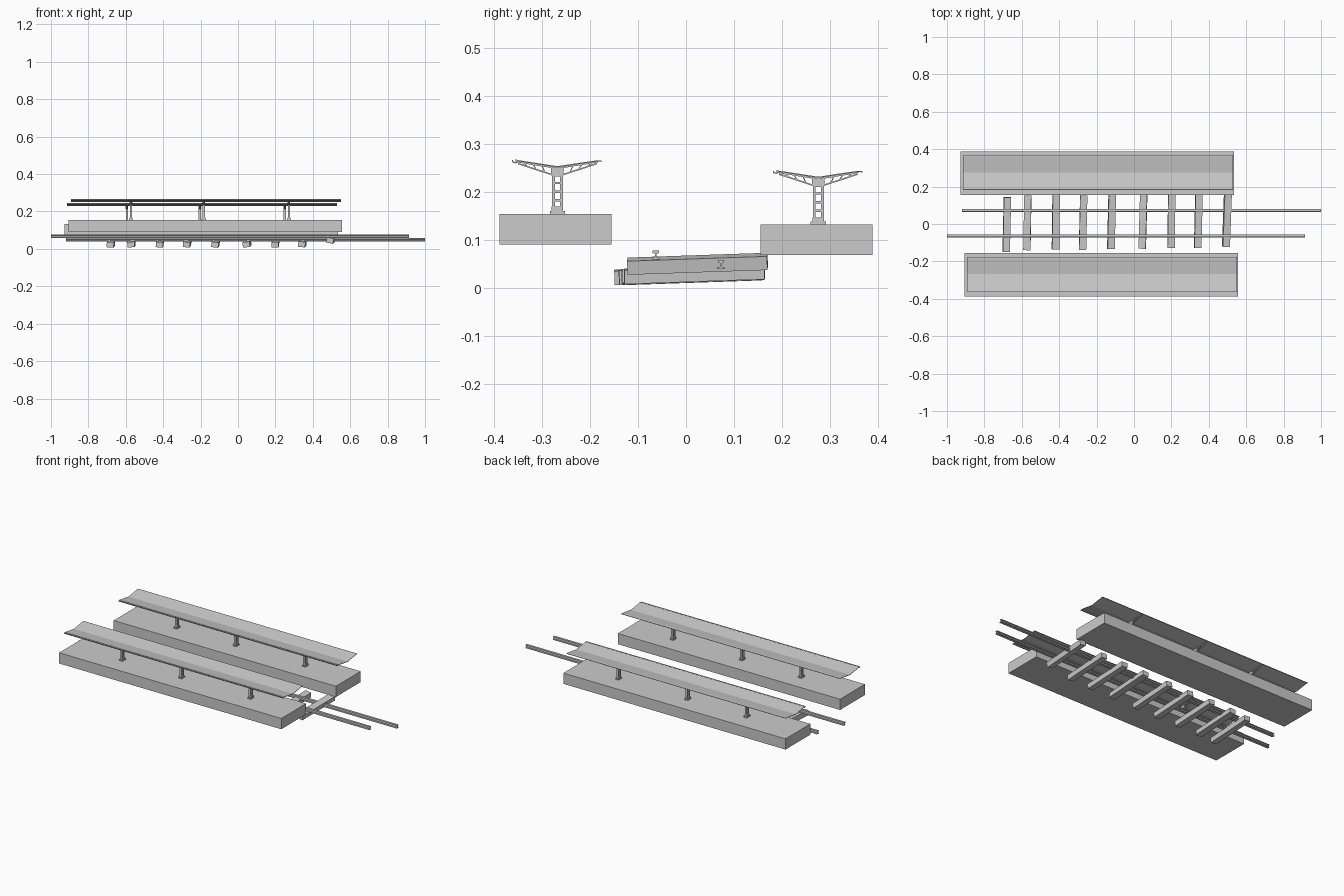
import bpy, math
from mathutils import Euler

if "Cube" in bpy.data.objects:
    bpy.data.objects.remove(bpy.data.objects["Cube"])


def mesh_object(name, verts, faces):
    me = bpy.data.meshes.new(name)
    me.from_pydata(verts, [], faces)
    me.update()
    ob = bpy.data.objects.new(name, me)
    bpy.context.collection.objects.link(ob)
    return ob


def extrude_x(name, profile, x0, x1):
    """Extrude a counter-clockwise (y, z) profile along x."""
    n = len(profile)
    verts = [(x, y, z) for x in (x0, x1) for y, z in profile]
    faces = [(i, (i + 1) % n + 0, (i + 1) % n + n, i + n) for i in range(n)]
    faces = [f[::-1] for f in faces]
    faces += [tuple(range(n))[::-1], tuple(range(n, 2 * n))]
    return mesh_object(name, verts, [tuple(f) for f in faces])


def box(name, x0, x1, y0, y1, z0, z1):
    verts = [(x, y, z) for x in (x0, x1) for y in (y0, y1) for z in (z0, z1)]
    faces = [(0, 1, 3, 2), (4, 6, 7, 5), (0, 4, 5, 1),
             (2, 3, 7, 6), (0, 2, 6, 4), (1, 5, 7, 3)]
    return mesh_object(name, verts, faces)


def bar(name, x, a, b, width, depth):
    """Straight bar between two (y, z) points."""
    dy, dz = b[0] - a[0], b[1] - a[1]
    l = math.hypot(dy, dz)
    ny, nz = -dz / l * depth / 2, dy / l * depth / 2
    prof = [(a[0] - ny, a[1] - nz), (b[0] - ny, b[1] - nz),
            (b[0] + ny, b[1] + nz), (a[0] + ny, a[1] + nz)]
    return extrude_x(name, prof, x - width / 2, x + width / 2)


def lerp(a, b, t):
    return (a[0] + (b[0] - a[0]) * t, a[1] + (b[1] - a[1]) * t)


def post(x, y, z):
    # foot plates
    box("post_base", x - .011, x + .011, y - .016, y + .016, z, z + .006)
    box("post_shoe", x - .008, x + .008, y - .012, y + .012, z + .006, z + .015)
    # twin uprights with battens
    for s in (-1, 1):
        yc = y + s * .0085
        box("post_upright", x - .006, x + .006, yc - .003, yc + .003, z + .01, z + .09)
    for h in (.026, .044, .062, .078):
        box("post_batten", x - .005, x + .005, y - .007, y + .007, z + h, z + h + .005)
    box("post_head", x - .007, x + .007, y - .013, y + .013, z + .08, z + .097)
    # trussed arms under the roof
    for s in (-1, 1):
        top0, top1 = (y + s * .008, z + .0965), (y + s * .084, z + .109)
        low0, low1 = (y + s * .012, z + .082), (y + s * .082, z + .105)
        bar("arm_top_chord", x, top0, top1, .008, .003)
        bar("arm_bottom_chord", x, low0, low1, .008, .003)
        for t in (.2, .45, .7):
            bar("arm_web", x, lerp(low0, low1, t), lerp(top0, top1, t + .12), .005, .002)


def platform(dx, yc, zb):
    zt = zb + .064
    box("platform", -.905 + dx, .557 + dx, yc - .1165, yc + .1165, zb, zt)
    yp = yc + .004
    # gull-wing roof sheet with a gutter on its front edge
    top = [(-.088, .113), (-.045, .1065), (0, .0995), (.045, .1065), (.084, .112), (.092, .111)]
    prof = [(yp + a, zt + b - .0025) for a, b in top] + \
           [(yp + a, zt + b) for a, b in reversed(top)]
    extrude_x("canopy_roof", prof, -.892 + dx, .55 + dx)
    gut = [(-.094, .107), (-.085, .105), (-.084, .113), (-.087, .113),
           (-.088, .108), (-.092, .1095), (-.093, .112), (-.095, .112)]
    extrude_x("canopy_gutter", [(yp + a, zt + b) for a, b in gut], -.892 + dx, .55 + dx)
    for x in (-.572, -.183, .272):
        post(x + dx, yp, zt)


platform(0, -.272, .09)
platform(-.022, .272, .068)

# rails
half = [(.008, 0), (.008, .003), (.002, .005), (.002, .012), (.0065, .014), (.0065, .019)]
section = half + [(-a, b) for a, b in reversed(half)]
for y, z, x0, x1 in ((-.063, .059, -1, .915), (.073, .039, -.92, 1)):
    extrude_x("rail", [(y + a, z + b) for a, b in section], x0, x1)

# uneven sleepers: x, y centre, z centre, roll, yaw
sleepers = [(-.68, -.003, .026, .08, -.02), (-.57, .006, .027, -.05, -.02),
            (-.418, .011, .026, .1, -.01), (-.272, .007, .027, .06, -.02),
            (-.12, .012, .026, .12, -.02), (.048, .014, .027, -.08, -.03),
            (.2, .017, .026, .07, -.01), (.344, .018, .028, .1, -.02),
            (.497, .024, .049, .2, -.03)]
for x, y, z, roll, yaw in sleepers:
    s = box("sleeper", -.019, .019, -.146, .146, -.0145, .0145)
    s.location = (x, y, z + .001)
    s.rotation_euler = Euler((.035, roll, yaw))
